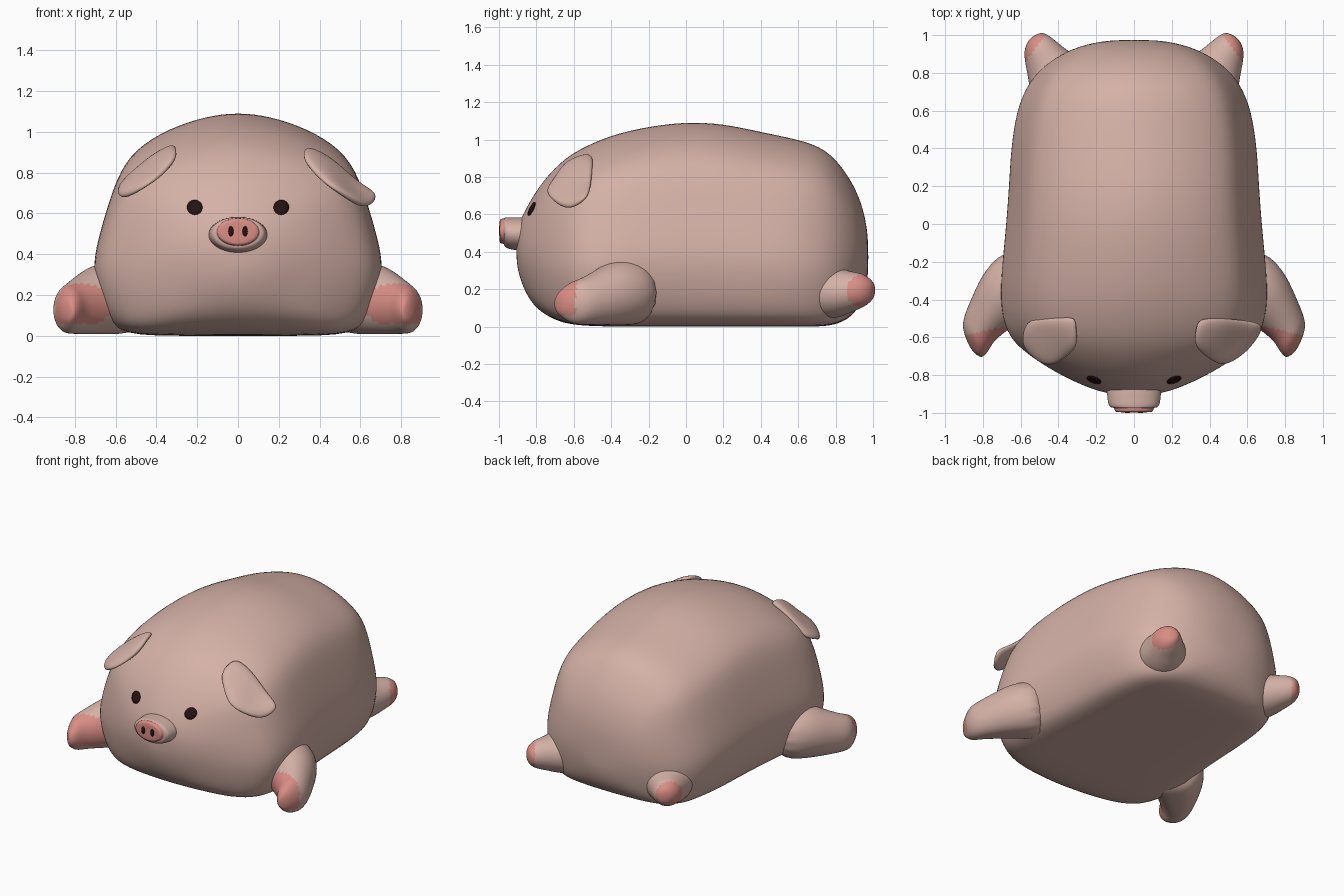
import bpy, bmesh, math
from mathutils import Vector
from mathutils.bvhtree import BVHTree

if "Cube" in bpy.data.objects:
    bpy.data.objects.remove(bpy.data.objects["Cube"])


def material(name, rgb):
    m = bpy.data.materials.new(name)
    m.diffuse_color = (*rgb, 1)
    m.use_nodes = True
    m.node_tree.nodes["Principled BSDF"].inputs["Base Color"].default_value = m.diffuse_color
    return m


SKIN = material("skin pink", (0.66, 0.44, 0.385))
ROSE = material("hoof rose", (0.70, 0.27, 0.235))
DARK = material("eye dark", (0.02, 0.006, 0.006))


def build(name, verts, faces, mats, level=0, thickness=0, rule=None):
    """Mesh object with applied modifiers; rule picks a material per face centre."""
    me = bpy.data.meshes.new(name)
    me.from_pydata([tuple(v) for v in verts], [], faces)
    bm = bmesh.new()
    bm.from_mesh(me)
    bmesh.ops.recalc_face_normals(bm, faces=bm.faces)
    bm.to_mesh(me)
    bm.free()
    ob = bpy.data.objects.new(name, me)
    bpy.context.collection.objects.link(ob)
    for m in mats:
        me.materials.append(m)
    bpy.ops.object.select_all(action='DESELECT')
    ob.select_set(True)
    bpy.context.view_layer.objects.active = ob
    if thickness:
        s = ob.modifiers.new("thickness", 'SOLIDIFY')
        s.thickness, s.offset = thickness, 0
        bpy.ops.object.modifier_apply(modifier=s.name)
    if level:
        s = ob.modifiers.new("smooth", 'SUBSURF')
        s.levels = s.render_levels = level
        bpy.ops.object.modifier_apply(modifier=s.name)
    for p in ob.data.polygons:
        p.use_smooth = True
        if rule:
            p.material_index = int(rule(p.center))
    return ob


def loft(name, rings, mats, level=2, rule=None):
    n = len(rings[0])
    verts = [v for r in rings for v in r]
    faces = [(k * n + i, k * n + (i + 1) % n, (k + 1) * n + (i + 1) % n, (k + 1) * n + i)
             for k in range(len(rings) - 1) for i in range(n)]
    faces += [tuple(range(n)), tuple(range(len(verts) - n, len(verts)))]
    return build(name, verts, faces, mats, level, 0, rule)


# Body: loaf-shaped section, blending to an ellipse at the rounded ends
SECTION = [(0, 0), (.4, 0), (.8, .003), (.91, .08), (.975, .2), (1.005, .33), (.97, .45),
           (.92, .57), (.845, .73), (.745, .835), (.5, .93), (.22, .985), (0, 1)]
STATIONS = [  # y, half width, bottom, top
    (-.907, .06, .36, .47), (-.897, .14, .29, .54), (-.872, .23, .21, .60),
    (-.83, .33, .13, .68), (-.77, .45, .07, .775), (-.68, .585, .025, .875),
    (-.58, .685, .005, .95), (-.4, .715, 0, 1.03), (-.2, .70, 0, 1.075),
    (0, .68, 0, 1.10), (.2, .665, 0, 1.09), (.4, .655, 0, 1.045), (.6, .625, 0, 1.005),
    (.72, .575, 0, .965), (.80, .52, .01, .90), (.87, .44, .04, .805),
    (.925, .34, .10, .70), (.96, .22, .18, .58), (.975, .1, .28, .46)]


def body_ring(y, hw, zb, zt):
    t = min(1, zb / .15)
    half = []
    for i, (sx, sz) in enumerate(SECTION):
        a = math.pi * i / 12
        half.append((sx * (1 - t) + math.sin(a) * t,
                     sz * (1 - t) + (.5 - .5 * math.cos(a)) * t))
    pts = half + [(-x, z) for x, z in half[-2:0:-1]]
    return [(x * hw, y, zb + z * (zt - zb)) for x, z in pts]


body = loft("body", [body_ring(*s) for s in STATIONS], [SKIN])


# Legs: tapered lofts along a horizontal axis, rose hoof picked by position
def leg(name, side, stations, across, rule):
    rings = []
    for x, y, w, z0, z1 in stations:
        ring = []
        for i in range(16):
            a = math.tau * i / 16
            c, s = math.cos(a) * w, math.sin(a)
            z = (z0 + z1) / 2 + s * (z1 - z0) / 2 * 1.04
            ring.append((side * (x + across[0] * c), y + across[1] * c, max(z, .008)))
        rings.append(ring)
    loft(name, rings, [SKIN, ROSE], 2, rule)


FRONT = [(.50, -.22, .20, 0, .36), (.66, -.36, .18, 0, .365), (.75, -.46, .135, .005, .305),
         (.82, -.55, .105, .01, .255), (.838, -.605, .095, .015, .24),
         (.838, -.655, .065, .05, .20), (.835, -.692, .03, .08, .16)]
REAR = [(.36, .70, .20, .03, .37), (.43, .82, .145, .05, .31), (.47, .88, .115, .08, .292),
        (.502, .935, .092, .10, .285), (.518, .975, .065, .125, .26), (.518, 1.004, .03, .16, .23)]
for side, label in ((1, "right"), (-1, "left")):
    leg("front_leg_" + label, side, FRONT, (.78, .63),
        lambda c: c.y + .25 * (abs(c.x) - .83) < -.575 and c.z > .06)
    leg("rear_leg_" + label, side, REAR, (.9, -.45),
        lambda c: .8 * abs(c.x) + .6 * c.y > .975 and c.z > .1)


# Ears: bent flaps, rows run from the back edge to the front edge
def ear(name, rows):
    n = len(rows[0])
    verts = [Vector(p) for r in rows for p in r]
    mid = sum(verts, Vector()) / len(verts)
    verts = [mid + (v - mid) * 1.05 for v in verts]
    faces = [(j * n + i, j * n + i + 1, (j + 1) * n + i + 1, (j + 1) * n + i)
             for j in range(len(rows) - 1) for i in range(n - 1)]
    build(name, verts, faces, [SKIN], 2, .045)


ear("ear_right", [
    [(.34, -.50, .92), (.47, -.50, .86), (.58, -.51, .75), (.69, -.53, .70)],
    [(.33, -.57, .91), (.45, -.60, .83), (.55, -.61, .70), (.65, -.60, .64)],
    [(.32, -.65, .87), (.41, -.72, .76), (.48, -.76, .72), (.60, -.66, .64)]])
ear("ear_left", [
    [(-.31, -.49, .93), (-.39, -.50, .90), (-.48, -.50, .83), (-.57, -.51, .74)],
    [(-.31, -.57, .92), (-.40, -.60, .85), (-.50, -.60, .77), (-.59, -.62, .71)],
    [(-.30, -.65, .88), (-.37, -.71, .79), (-.46, -.77, .73), (-.57, -.66, .67)]])

# Snout: oval stub with a grooved rim and a rose disc
SNOUT = [(-.80, .15, .09, .495), (-.885, .146, .09, .495), (-.93, .141, .087, .497),
         (-.962, .136, .083, .502), (-.975, .118, .073, .508), (-.970, .105, .068, .51),
         (-.985, .104, .068, .51), (-.996, .100, .064, .51), (-.997, .07, .045, .51)]
loft("snout", [[(rx * math.cos(math.tau * i / 24), y, zc + rz * math.sin(math.tau * i / 24))
                for i in range(24)] for y, rx, rz, zc in SNOUT],
     [SKIN, ROSE], 1, lambda c: c.y < -.974 and math.hypot(c.x / .109, (c.z - .51) / .07) < 1)


# Eyes and nostrils: thin oval plates
def plate(name, cx, cz, rx, rz, depth):
    pts = [(cx, cz)] + [(cx + rx * k * math.cos(math.tau * i / 16),
                         cz + rz * k * math.sin(math.tau * i / 16))
                        for k in (.5, 1) for i in range(16)]
    faces = [(0, 1 + i, 1 + (i + 1) % 16) for i in range(16)]
    faces += [(1 + i, 17 + i, 17 + (i + 1) % 16, 1 + (i + 1) % 16) for i in range(16)]
    build(name, [(x, depth(x, z), z) for x, z in pts], faces, [DARK], 0, .004)


tree = BVHTree.FromPolygons([v.co for v in body.data.vertices],
                            [p.vertices for p in body.data.polygons])


def on_body(x, z):
    return tree.ray_cast(Vector((x, -2, z)), Vector((0, 1, 0)))[0].y - .006


for side, label in ((1, "right"), (-1, "left")):
    plate("eye_" + label, side * .212, .63, .038, .036, on_body)
    plate("nostril_" + label, side * .035, .513, .013, .025, lambda x, z: -.998)
